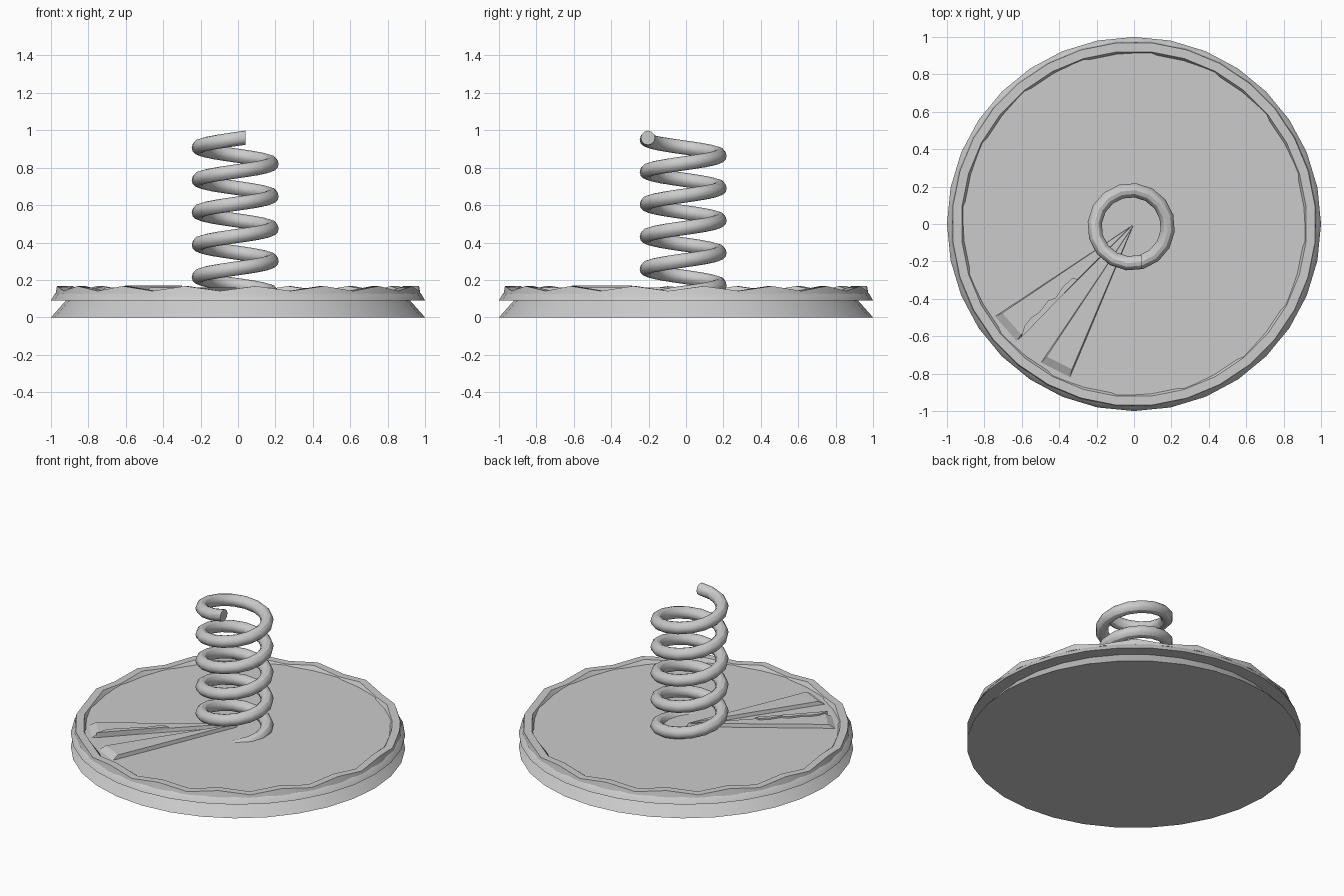
import bpy, bmesh, math
from mathutils import Vector

if "Cube" in bpy.data.objects:
    bpy.data.objects.remove(bpy.data.objects["Cube"])

TAU = 2 * math.pi
grey = bpy.data.materials.new("light_grey")
grey.diffuse_color = (0.6, 0.6, 0.6, 1)
grey.use_nodes = True
grey.node_tree.nodes["Principled BSDF"].inputs["Base Color"].default_value = grey.diffuse_color


def finish(bm, name, smooth=True):
    bmesh.ops.recalc_face_normals(bm, faces=bm.faces)
    me = bpy.data.meshes.new(name)
    bm.to_mesh(me)
    bm.free()
    ob = bpy.data.objects.new(name, me)
    bpy.context.collection.objects.link(ob)
    me.materials.append(grey)
    if smooth:
        bpy.ops.object.select_all(action='DESELECT')
        ob.select_set(True)
        bpy.context.view_layer.objects.active = ob
        bpy.ops.object.shade_smooth_by_angle(angle=math.radians(30))
    return ob


def skin(name, rings, closed=False, caps=True):
    """Join equal-length rings of points into a surface."""
    bm = bmesh.new()
    loops = [[bm.verts.new(p) for p in r] for r in rings]
    n = len(loops[0])
    pairs = list(zip(loops, loops[1:] + loops[:1])) if closed else list(zip(loops, loops[1:]))
    for a, b in pairs:
        for i in range(n):
            j = (i + 1) % n
            bm.faces.new((a[i], a[j], b[j], b[i]))
    if caps and not closed:
        bm.faces.new(loops[0])
        bm.faces.new(loops[-1])
    return finish(bm, name)


# Round base with undercut rim and flat floor
def circle(r, z, n=32):
    return [(r * math.cos(TAU * i / n), r * math.sin(TAU * i / n), z) for i in range(n)]

skin("base", [circle(r, z) for r, z in
              ((1.0, 0), (0.92, 0.09), (1.0, 0.09), (0.98, 0.125), (0.96, 0.137))])


# Wavy crown around the edge: 16 pointed crests
def crown_section(i):
    a = TAU * (i + 0.5) / 32
    top = 0.167 if i % 2 == 0 else 0.141
    k = 1 / math.cos(TAU / 64) * 0.995
    return [(r * k * math.cos(a), r * k * math.sin(a), z) for r, z in
            ((0.98, 0.125), (0.973, top), (0.925, top), (0.91, 0.13))]

skin("crown", [crown_section(i) for i in range(32)], closed=True)

# Coil spring
steps, turns, pitch = 16, 5, 0.173
coil_r, wire_r, end_angle = 0.196, 0.038, math.radians(-74)
rings = []
for s in range(steps * turns + 1):
    back = steps * turns - s
    a = end_angle - TAU * back / steps
    c = Vector((-0.015 + coil_r * math.cos(a), -0.015 + coil_r * math.sin(a),
                0.96 - pitch * back / steps))
    t = math.radians(-90) if back == 0 else a      # square-cut upper end
    out = Vector((math.cos(t), math.sin(t), 0))
    rings.append([c + wire_r * (out * math.cos(TAU * k / 12) + Vector((0, 0, math.sin(TAU * k / 12))))
                  for k in range(12)])
skin("spring", rings)


def slab(name, low, high):
    bm = bmesh.new()
    a = [bm.verts.new(p) for p in low]
    b = [bm.verts.new(p) for p in high]
    bm.faces.new(a)
    bm.faces.new(b)
    for i in range(len(a)):
        j = (i + 1) % len(a)
        bm.faces.new((a[i], a[j], b[j], b[i]))
    return finish(bm, name, smooth=False)


# Two raised wedges pointing to the centre, with sloping outer ends
for name, p, q in (("wedge_left", (-0.755, -0.50), (-0.635, -0.635)),
                   ("wedge_right", (-0.505, -0.75), (-0.345, -0.83))):
    p, q = Vector(p), Vector(q)
    pt, qt = p.lerp(q, 0.05) * 0.94, q.lerp(p, 0.05) * 0.94
    tip = (p + q) * 0.01
    slab(name, [(0, 0, 0.13), (*p, 0.13), (*q, 0.13)],
         [(*tip, 0.16), (*pt, 0.16), (*qt, 0.16)])

# Thin jagged strip beside the left wedge
edge = [(-0.30, -0.295), (-0.33, -0.29), (-0.38, -0.335), (-0.42, -0.395), (-0.46, -0.41),
        (-0.51, -0.475), (-0.55, -0.50), (-0.585, -0.545), (-0.605, -0.61)]
slab("jagged_strip", [(x, y, 0.13) for x, y in edge], [(x, y, 0.17) for x, y in edge])
